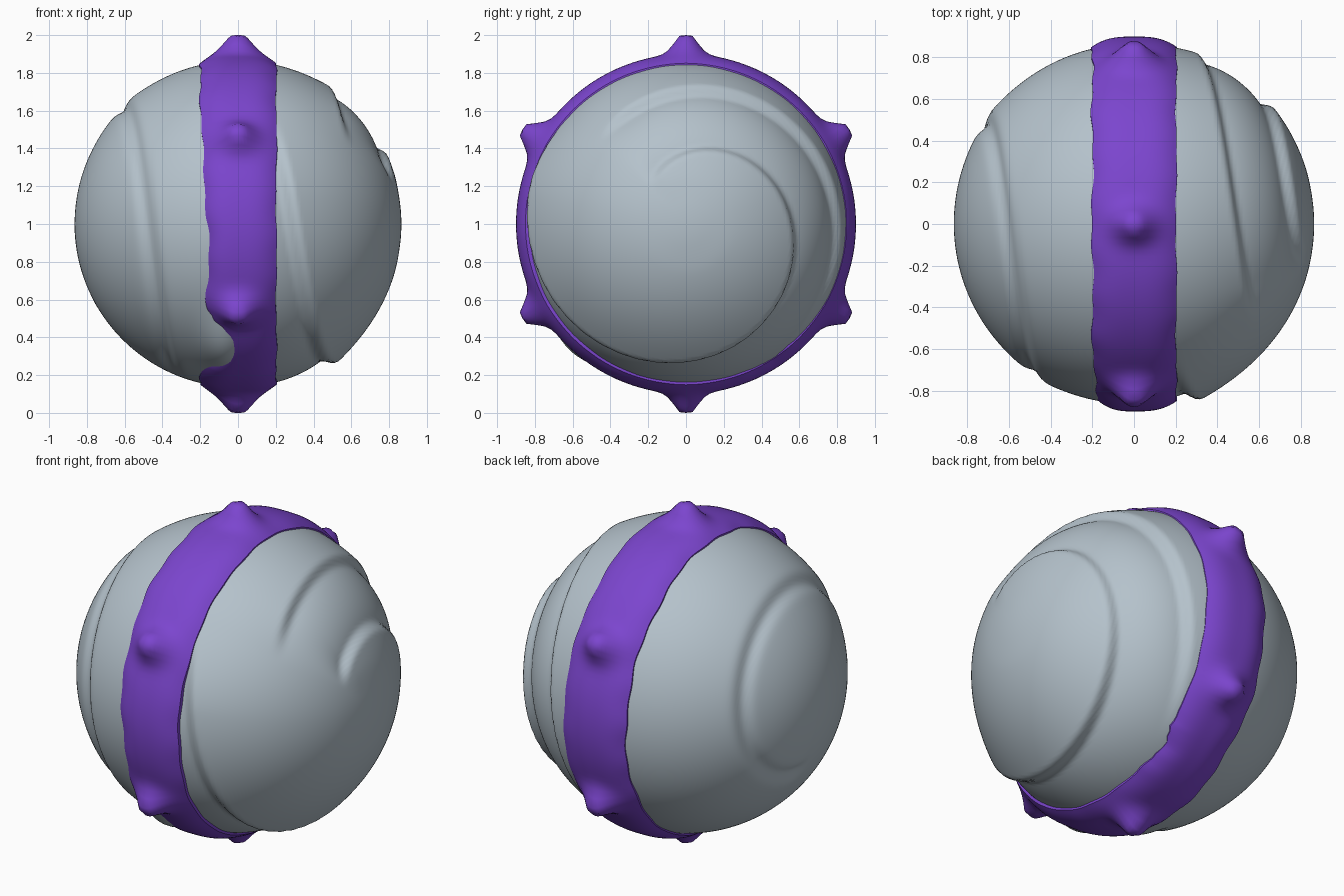
import bpy, bmesh, math, random
from math import sin, cos, exp, pi, radians, degrees

random.seed(4)
cube = bpy.data.objects.get("Cube")
if cube:
    bpy.data.objects.remove(cube)


def material(name, color):
    m = bpy.data.materials.new(name)
    m.use_nodes = True
    m.diffuse_color = (*color, 1)
    bsdf = m.node_tree.nodes["Principled BSDF"]
    bsdf.inputs["Base Color"].default_value = (*color, 1)
    bsdf.inputs["Roughness"].default_value = 0.7
    return m


def finish(name, bm, mat):
    bmesh.ops.recalc_face_normals(bm, faces=bm.faces)
    mesh = bpy.data.meshes.new(name)
    bm.to_mesh(mesh)
    bm.free()
    mesh.materials.append(mat)
    for p in mesh.polygons:
        p.use_smooth = True
    obj = bpy.data.objects.new(name, mesh)
    bpy.context.collection.objects.link(obj)
    return obj


def ramp(v, low, high):
    t = min(1, max(0, (v - low) / (high - low)))
    return t * t * (3 - 2 * t)


def hill(v, centre, width):
    """Smooth bump over an angle in degrees, wrapping at 360."""
    gap = (v - centre + 180) % 360 - 180
    return exp(-(gap / width) ** 2)


def step(d, inside, outside, width_in, width_out):
    """Radial offset either side of a whorl seam, fading away from it."""
    k = ramp(d, -2.5, 2.5)
    return (1 - k) * inside * exp(min(d, 0) / width_in) + k * outside * exp(-max(d, 0) / width_out)


def shell_radius(lat, phi):
    """lat: degrees from the +x pole, phi: degrees around x from +y towards +z."""
    r = 0.865
    if lat < 90:
        # Main seam winds outwards from near the pole
        t = (135 - phi) % 360
        fade = ramp(t, 0, 25) * (1 - ramp(t, 325, 360)) * ramp(lat, 8, 18)
        inside = 0.008 + 0.034 * ramp(t, 120, 220)
        outside = -0.035 + 0.015 * ramp(t, 170, 240)
        r += fade * step(lat - (19 + 0.165 * t), inside, outside, 16, 10)
        # Shorter outer seam
        t = (140 - phi) % 360
        fade = ramp(t, 0, 25) * (1 - ramp(t, 150, 200))
        r += fade * step(lat - (47 + 0.15 * t), -0.03, 0.016, 8, 9)
    else:
        # Seam on the opposite side
        t = (phi + 90) % 360
        fade = ramp(t, 0, 20) * (1 - ramp(t, 335, 360))
        d = 180 - lat - (22 + 0.128 * t)
        r += fade * (step(d, 0.006, 0.016, 10, 10) - 0.025 * exp(-(d / 3) ** 2))
    # Swelling that breaks through the band low on the front
    return r + 0.045 * hill(phi, 228, 13) * hill(lat, 95, 7)


# Spiral shell: a ball of rings around the x axis
RINGS, SEGS = 140, 200
bm = bmesh.new()
rows = []
for i in range(1, RINGS):
    a = pi * i / RINGS
    row = []
    for j in range(SEGS):
        f = 2 * pi * j / SEGS
        r = shell_radius(degrees(a), degrees(f))
        row.append(bm.verts.new((r * cos(a), r * sin(a) * cos(f), 1 + r * sin(a) * sin(f))))
    rows.append(row)
for p, q in zip(rows, rows[1:]):
    for j in range(SEGS):
        k = (j + 1) % SEGS
        bm.faces.new((p[j], p[k], q[k], q[j]))
for row, x in ((rows[0], 0.865), (rows[-1], -0.865)):
    pole = bm.verts.new((x, 0, 1))
    for j in range(SEGS):
        bm.faces.new((row[j], row[(j + 1) % SEGS], pole))
finish("spiral_shell", bm, material("pale_grey", (0.46, 0.54, 0.6)))


def band_edges(phi):
    """Left-hand and right-hand half widths, with a slightly uneven outline."""
    f = radians(phi)
    wave = 0.005 * sin(9 * f) + 0.004 * sin(23 * f)
    worn = hill(phi, 228, 11)
    low = 0.2 + wave - 0.04 * hill(phi, 190, 35) - 0.13 * worn * random.uniform(0.7, 1.1)
    high = 0.203 - 0.6 * wave - 0.04 * hill(phi, 303, 9) * random.uniform(0, 1)
    return low, high


# Band around the middle with six blunt studs raised from it
BAND_SEGS, ACROSS = 180, 24
bm = bmesh.new()
rows = []
for j in range(BAND_SEGS):
    f = 2 * pi * j / BAND_SEGS
    off = degrees(f) % 60 - 30
    low, high = band_edges(degrees(f))
    row = []
    for i in range(ACROSS + 1):
        s = 2 * i / ACROSS - 1
        x = s * (high if s > 0 else low)
        r = 0.9 - 0.05 * abs(s) ** 3
        dist2 = (x / 0.095) ** 2 + (radians(off) * 0.9 / 0.075) ** 2
        r += min(0.095, 0.112 * exp(-dist2)) + 0.005 * exp(-dist2 * 4)
        row.append(bm.verts.new((x, r * cos(f), 1 + r * sin(f))))
    # Tuck both edges under the shell surface
    ends = [bm.verts.new((v.co.x, 0.8 * cos(f), 1 + 0.8 * sin(f))) for v in (row[0], row[-1])]
    rows.append([ends[0], *row, ends[1]])
for j in range(BAND_SEGS):
    p, q = rows[j], rows[(j + 1) % BAND_SEGS]
    for i in range(len(p) - 1):
        bm.faces.new((p[i], p[i + 1], q[i + 1], q[i]))
band = finish("studded_band", bm, material("violet", (0.2, 0.06, 0.62)))
bpy.context.view_layer.objects.active = band
band.select_set(True)
bpy.ops.object.shade_smooth_by_angle(angle=radians(45))
